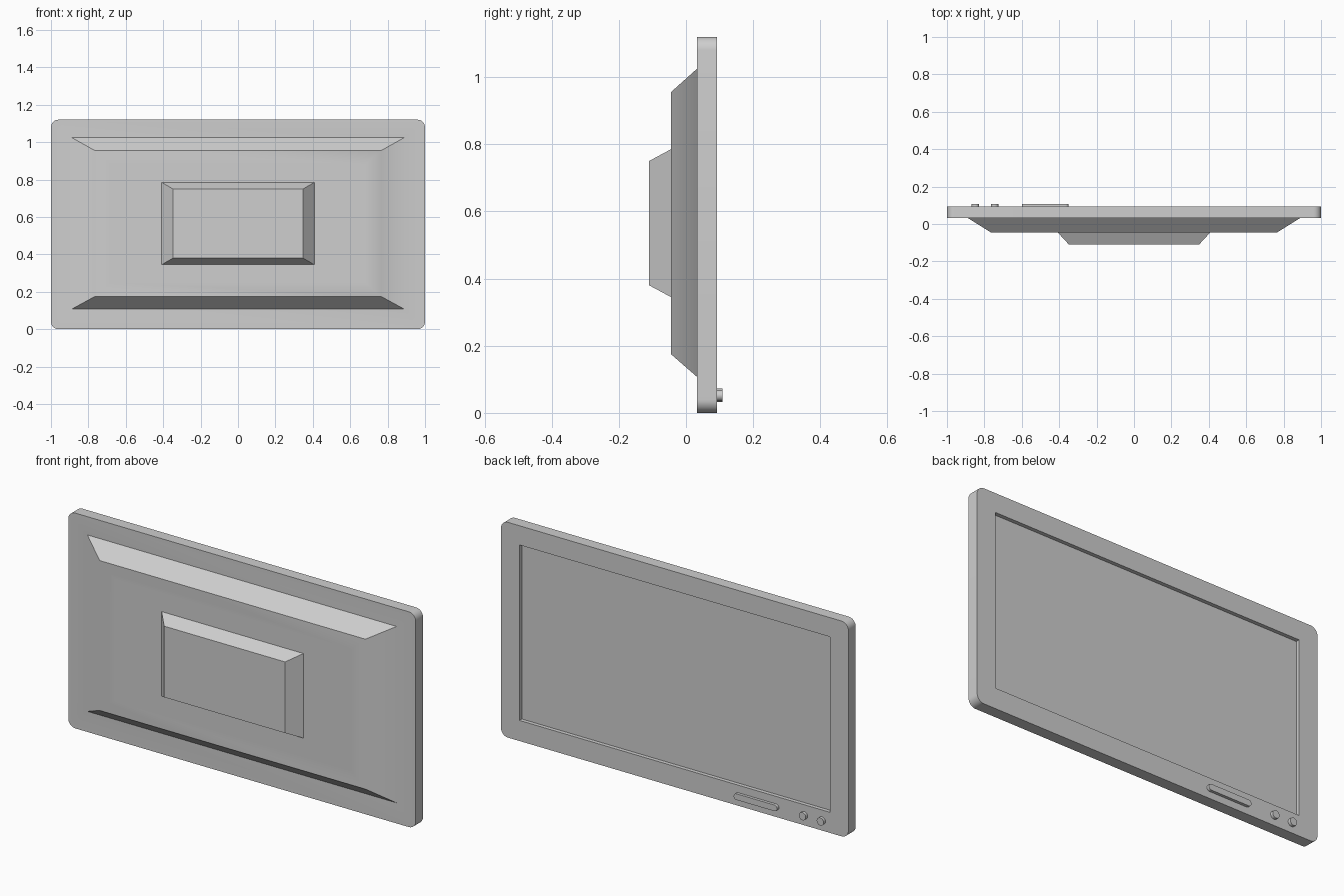
import bpy, bmesh, math

cube = bpy.data.objects.get("Cube")
if cube:
    bpy.data.objects.remove(cube, do_unlink=True)

GREY = (0.62, 0.62, 0.62, 1.0)
plastic = bpy.data.materials.new("grey plastic")
plastic.use_nodes = True
plastic.diffuse_color = GREY
plastic.node_tree.nodes["Principled BSDF"].inputs["Base Color"].default_value = GREY


def ring(bm, y, half_w, z0, z1, radius=0.0, steps=8):
    """Rectangle in the xz plane, as four corner lists; rounded if radius > 0."""
    half_h, mid = (z1 - z0) / 2, (z0 + z1) / 2
    corners = []
    for i, (sx, sz) in enumerate(((1, 1), (-1, 1), (-1, -1), (1, -1))):
        count = steps if radius else 0
        pts = []
        for s in range(count + 1):
            a = math.pi / 2 * (i + (s / count if count else 0))
            x = sx * (half_w - radius) + radius * math.cos(a)
            z = mid + sz * (half_h - radius) + radius * math.sin(a)
            pts.append(bm.verts.new((x, y, z)))
        corners.append(pts)
    return corners


def bridge(bm, a, b):
    """Joins two rings, fanning the corners where only one is rounded."""
    for i in range(4):
        j = (i + 1) % 4
        bm.faces.new((a[i][-1], a[j][0], b[j][0], b[i][-1]))
        for s in range(max(len(a[i]), len(b[i])) - 1):
            if len(a[i]) == 1:
                bm.faces.new((a[i][0], b[i][s + 1], b[i][s]))
            elif len(b[i]) == 1:
                bm.faces.new((a[i][s], a[i][s + 1], b[i][0]))
            else:
                bm.faces.new((a[i][s], a[i][s + 1], b[i][s + 1], b[i][s]))


def loft(name, sections, x=0.0):
    """Closed solid through a series of rings, capped at both ends."""
    bm = bmesh.new()
    rings = [ring(bm, *s) for s in sections]
    for a, b in zip(rings, rings[1:]):
        bridge(bm, a, b)
    for end in (rings[0], rings[-1]):
        bm.faces.new([v for corner in end for v in corner])
    bmesh.ops.recalc_face_normals(bm, faces=bm.faces)
    mesh = bpy.data.meshes.new(name)
    bm.to_mesh(mesh)
    bm.free()
    mesh.materials.append(plastic)
    obj = bpy.data.objects.new(name, mesh)
    obj.location.x = x
    bpy.context.collection.objects.link(obj)
    bpy.ops.object.select_all(action='DESELECT')
    obj.select_set(True)
    bpy.context.view_layer.objects.active = obj
    bpy.ops.object.shade_smooth_by_angle(angle=math.radians(40))
    return obj


TOP = 1.12
REAR, FACE, PLATEAU = 0.033, 0.093, -0.045

# Housing: raised rear plate, rounded rim and recessed screen opening
loft("housing", [
    (PLATEAU, 0.68, 0.25, 0.88),
    (PLATEAU, 0.765, 0.175, 0.955),
    (REAR, 0.89, 0.107, 1.025),
    (REAR, 1.0, 0, TOP, 0.04),
    (FACE, 1.0, 0, TOP, 0.04),
    (FACE, 0.893, 0.107, 1.02),
    (0.07, 0.893, 0.107, 1.02),
])

# Screen panel lying in the recess
loft("screen", [(0.069, 0.893, 0.107, 1.02), (0.073, 0.893, 0.107, 1.02)])

# Tapered mounting block on the rear plate
loft("mount_block", [(PLATEAU, 0.408, 0.345, 0.785), (-0.11, 0.348, 0.38, 0.75)])

# Controls below the screen
BUTTON_Z, OUT = 0.052, 0.108


def button(name, x, half_w, r):
    low, high = BUTTON_Z - r, BUTTON_Z + r
    loft(name, [(FACE - 0.005, half_w, low, high, r * 0.999),
                (OUT, half_w, low, high, r * 0.999)], x)


button("long_button", -0.475, 0.125, 0.016)
button("round_button_inner", -0.745, 0.02, 0.02)
button("round_button_outer", -0.848, 0.02, 0.02)
